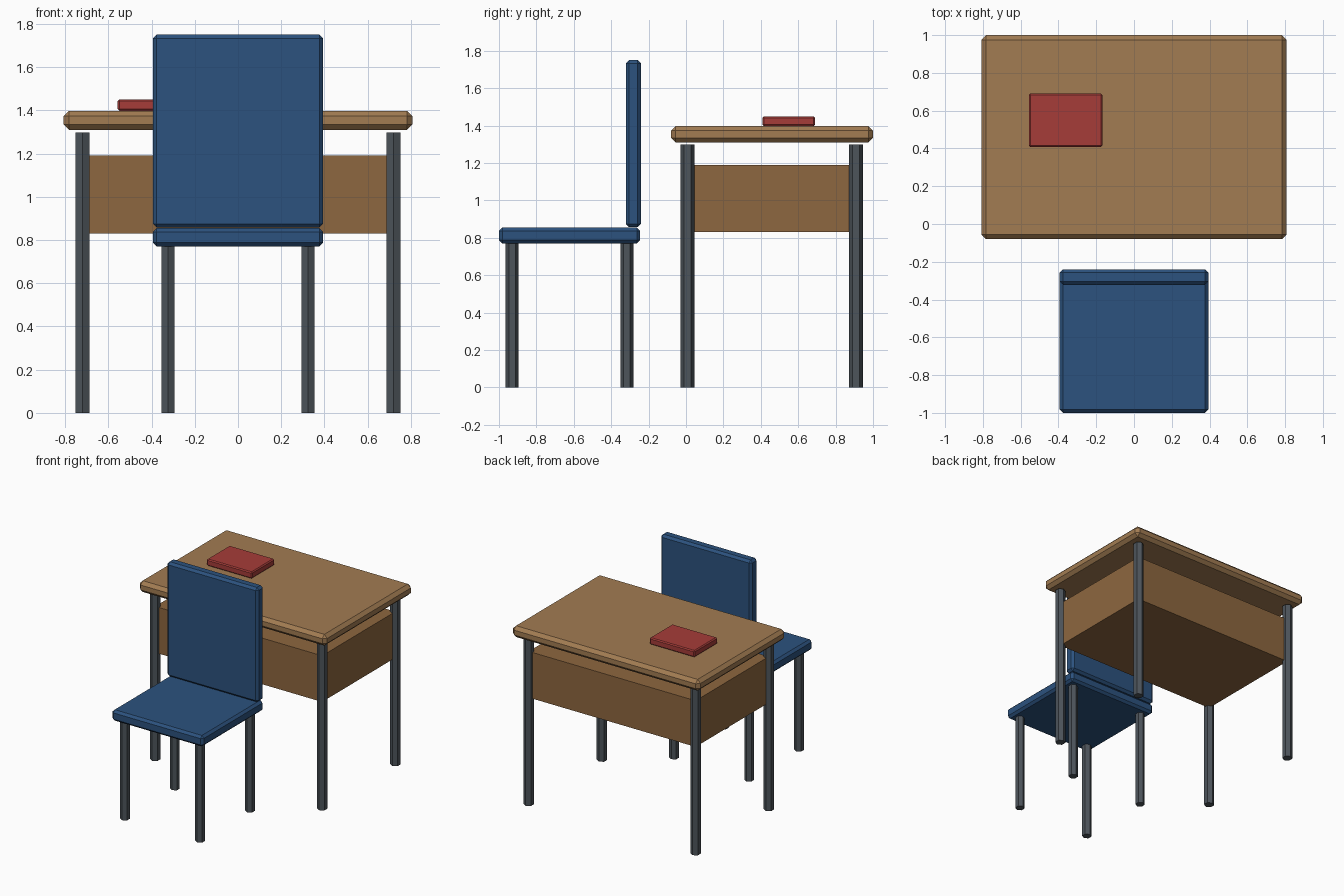
import bpy

if "Cube" in bpy.data.objects:
    bpy.data.objects.remove(bpy.data.objects["Cube"])


def material(name, color):
    m = bpy.data.materials.new(name)
    m.diffuse_color = (*color, 1)
    m.use_nodes = True
    m.node_tree.nodes["Principled BSDF"].inputs["Base Color"].default_value = m.diffuse_color
    return m


WOOD = material("wood", (0.36, 0.20, 0.085))
PANEL = material("panel_wood", (0.27, 0.135, 0.05))
BLUE = material("blue", (0.025, 0.085, 0.21))
METAL = material("metal", (0.075, 0.09, 0.105))
RED = material("red", (0.38, 0.045, 0.04))


def box(name, lo, hi, mat, bevel=0):
    """Box between two corners, with an optional flat one-step chamfer."""
    center = [(a + b) / 2 for a, b in zip(lo, hi)]
    bpy.ops.mesh.primitive_cube_add(size=1, location=center)
    ob = bpy.context.object
    ob.name = name
    ob.scale = [b - a for a, b in zip(lo, hi)]
    bpy.ops.object.transform_apply(location=False, rotation=False, scale=True)
    ob.data.materials.append(mat)
    if bevel:
        mod = ob.modifiers.new("chamfer", 'BEVEL')
        mod.width = bevel
        mod.segments = 1
    return ob


def legs(prefix, x, y_front, y_back, radius, height):
    """Four six-sided legs standing on the ground."""
    for row, y in (("front", y_front), ("back", y_back)):
        for side, sx in (("left", -1), ("right", 1)):
            bpy.ops.mesh.primitive_cylinder_add(
                vertices=6, radius=radius, depth=height,
                location=(sx * x, y, height / 2))
            ob = bpy.context.object
            ob.name = f"{prefix}_{row}_{side}_leg"
            ob.data.materials.append(METAL)


# Desk
box("desk_top", (-0.808, -0.08, 1.31), (0.808, 1.0, 1.398), WOOD, 0.025)
box("desk_drawer_box", (-0.72, 0.008, 0.83), (0.72, 0.91, 1.19), PANEL)
legs("desk", 0.72, 0.008, 0.91, 0.0375, 1.298)

# Book lying on the desk
box("book", (-0.557, 0.408, 1.398), (-0.167, 0.69, 1.45), RED, 0.008)

# Chair
box("chair_seat", (-0.394, -1.0, 0.77), (0.394, -0.245, 0.855), BLUE, 0.018)
box("chair_back", (-0.394, -0.322, 0.857), (0.394, -0.24, 1.75), BLUE, 0.018)
legs("chair", 0.324, -0.93, -0.316, 0.035, 0.775)
